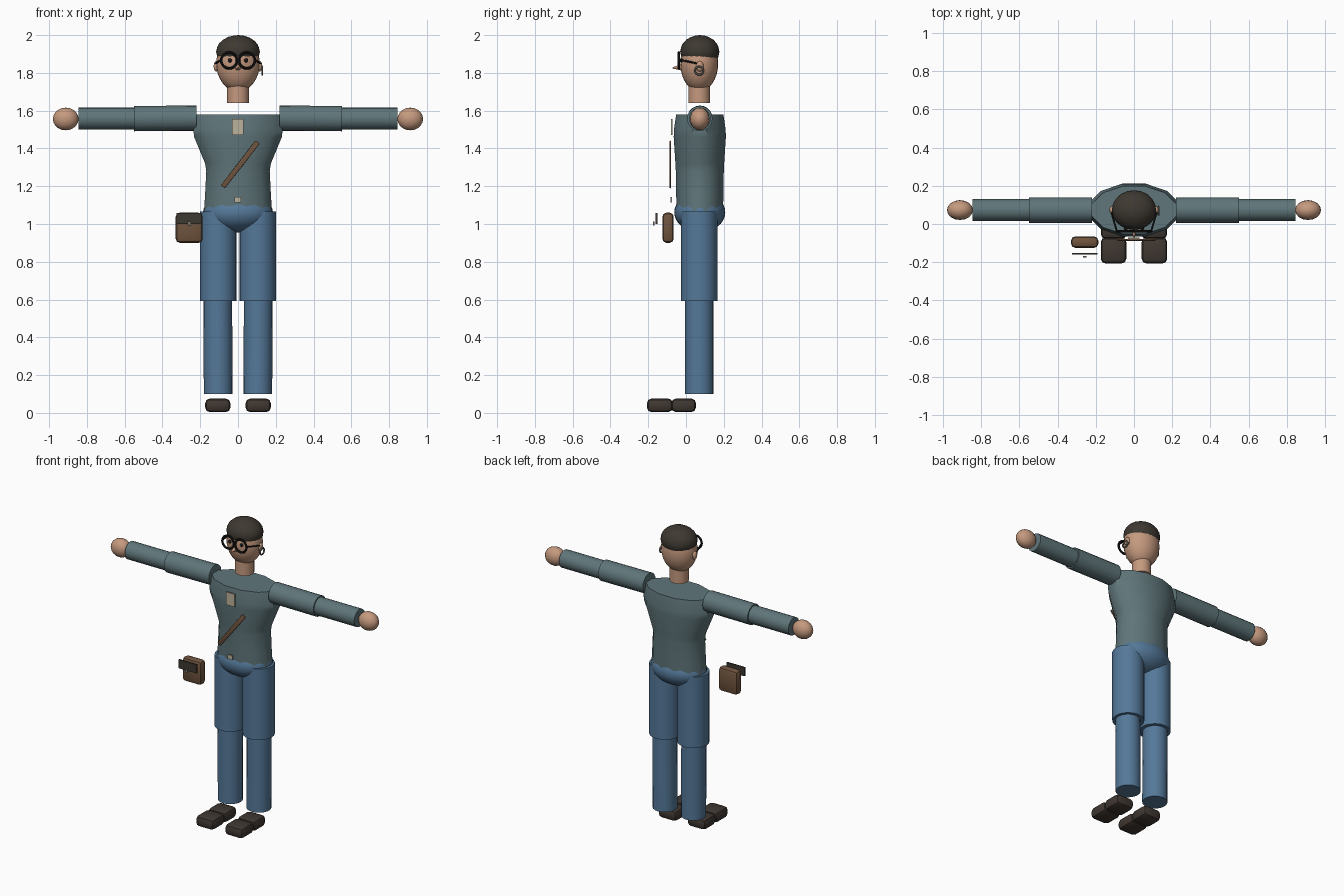
import bpy, bmesh, math
from mathutils import Vector, Matrix

if "Cube" in bpy.data.objects:
    bpy.data.objects.remove(bpy.data.objects["Cube"])


def mat(name, *rgb):
    m = bpy.data.materials.new(name)
    m.diffuse_color = (*rgb, 1)
    m.use_nodes = True
    m.node_tree.nodes["Principled BSDF"].inputs["Base Color"].default_value = m.diffuse_color
    return m


SHIRT = mat("grey_teal_cloth", .115, .18, .195)
DENIM = mat("blue_denim", .09, .19, .32)
SKIN = mat("skin", .56, .32, .21)
HAIR = mat("dark_hair", .048, .04, .031)
SHOE = mat("shoe_brown", .05, .038, .031)
LEATHER = mat("brown_leather", .16, .088, .048)
CREAM = mat("cream_patch", .50, .45, .34)
BLACK = mat("black_frame", .012, .011, .011)
METAL = mat("dull_metal", .2, .19, .17)
CY = 0.073  # depth of the body axis


def finish(bm, name, material, smooth=True):
    bmesh.ops.recalc_face_normals(bm, faces=bm.faces[:])
    me = bpy.data.meshes.new(name)
    bm.to_mesh(me)
    bm.free()
    ob = bpy.data.objects.new(name, me)
    bpy.context.collection.objects.link(ob)
    me.materials.append(material)
    if smooth:
        bpy.ops.object.select_all(action='DESELECT')
        ob.select_set(True)
        bpy.context.view_layer.objects.active = ob
        bpy.ops.object.shade_smooth_by_angle(angle=math.radians(40))
    return ob


def rod(name, material, a, b, r1, r2=None, seg=20):
    """Cylinder or cone between two points."""
    a, b = Vector(a), Vector(b)
    bm = bmesh.new()
    m = Matrix.Translation((a + b) / 2) @ (b - a).to_track_quat('Z', 'Y').to_matrix().to_4x4()
    bmesh.ops.create_cone(bm, cap_ends=True, segments=seg, radius1=r1,
                          radius2=r1 if r2 is None else r2, depth=(b - a).length, matrix=m)
    return finish(bm, name, material)


def ball(name, material, c, r, u=20, v=12):
    bm = bmesh.new()
    m = Matrix.Translation(c) @ Matrix.Diagonal((*r, 1))
    bmesh.ops.create_uvsphere(bm, u_segments=u, v_segments=v, radius=1, matrix=m)
    return finish(bm, name, material)


def box(name, material, lo, hi, bevel=0, tilt=0):
    """Box between two corners, optionally bevelled and tilted in the front plane."""
    lo, hi = Vector(lo), Vector(hi)
    bm = bmesh.new()
    m = (Matrix.Translation((lo + hi) / 2) @ Matrix.Rotation(tilt, 4, 'Y')
         @ Matrix.Diagonal((*(hi - lo), 1)))
    bmesh.ops.create_cube(bm, size=1, matrix=m)
    if bevel:
        bmesh.ops.bevel(bm, geom=bm.edges[:], offset=bevel, segments=2, profile=.5,
                        affect='EDGES')
    return finish(bm, name, material, bool(bevel))


def ring(name, material, c, axis, R, r, seg=24, sides=8):
    bm = bmesh.new()
    rot = Vector(axis).to_track_quat('Z', 'Y').to_matrix()
    grid = []
    for i in range(seg):
        a = 2 * math.pi * i / seg
        row = []
        for j in range(sides):
            b = 2 * math.pi * j / sides
            d = R + r * math.cos(b)
            p = Vector((d * math.cos(a), d * math.sin(a), r * math.sin(b)))
            row.append(bm.verts.new(rot @ p + Vector(c)))
        grid.append(row)
    for i in range(seg):
        n = (i + 1) % seg
        for j in range(sides):
            k = (j + 1) % sides
            bm.faces.new((grid[i][j], grid[n][j], grid[n][k], grid[i][k]))
    return finish(bm, name, material)


# Torso: lofted oval rings (height, half width, half depth)
bm = bmesh.new()
prev = None
N = 12
for z, rx, ry in [(1.06, .18, .123), (1.16, .174, .125), (1.28, .168, .127),
                  (1.32, .174, .129), (1.46, .232, .138), (1.50, .237, .137), (1.58, .219, .125)]:
    row = []
    for i in range(N):
        a = 2 * math.pi * (i + .5) / N
        s = 1 / math.cos(math.pi / N)
        row.append(bm.verts.new((rx * s * math.cos(a), CY + ry * s * math.sin(a), z)))
    if prev:
        for i in range(N):
            n = (i + 1) % N
            bm.faces.new((prev[i], prev[n], row[n], row[i]))
    else:
        bm.faces.new(row)
    prev = row
bm.faces.new(prev)
finish(bm, "torso", SHIRT)
ball("pelvis", DENIM, (0, CY, 1.062), (.185, .135, .107), 24, 16)

# Limbs, shoes, ears, glasses and eyes on both sides
for s, side in ((-1, "right"), (1, "left")):
    rod(side + "_upper_arm", SHIRT, (s * .22, CY, 1.56), (s * .55, CY, 1.558), .067)
    rod(side + "_forearm", SHIRT, (s * .545, CY, 1.558), (s * .845, CY, 1.558), .058)
    ball(side + "_hand", SKIN, (s * .912, CY, 1.556), (.068, .052, .06), 16, 10)
    rod(side + "_thigh", DENIM, (s * .104, CY - .003, .592), (s * .104, CY - .003, 1.065), .097)
    rod(side + "_shin", DENIM, (s * .105, CY - .003, .10), (s * .107, CY - .003, .60), .076)
    x0, x1 = sorted((s * .04, s * .174))
    box(side + "_shoe_toe", SHOE, (x0, -.207, .004), (x1, -.07, .076), .025)
    box(side + "_shoe_heel", SHOE, (x0, -.078, .004), (x1, .053, .076), .025)
    ball(side + "_ear", SKIN, (s * .115, CY, 1.835), (.014, .02, .028), 12, 8)
    ring(side + "_glasses_rim", BLACK, (s * .047, -.038, 1.866), (0, 1, 0), .042, .007)
    rod(side + "_glasses_arm", BLACK, (s * .09, -.038, 1.87), (s * .118, .06, 1.85), .005, seg=8)
    ball(side + "_eye", BLACK, (s * .043, -.024, 1.866), (.011, .009, .011), 12, 8)
rod("glasses_bridge", BLACK, (-.008, -.038, 1.87), (.008, -.038, 1.87), .006, seg=8)

# Head, neck, nose, earring
ball("head", SKIN, (0, .07, 1.85), (.115, .1, .148), 24, 16)
rod("neck", SKIN, (0, .07, 1.64), (0, .07, 1.74), .058)
rod("nose", SKIN, (0, -.02, 1.83), (0, -.072, 1.826), .018, .003, 10)
ring("earring", METAL, (.128, .07, 1.812), (1, 0, 0), .022, .005, 16, 6)

# Hair cap: sphere trimmed by a plane that drops towards the back
bm = bmesh.new()
bmesh.ops.create_icosphere(bm, subdivisions=3, radius=1,
                           matrix=Matrix.Translation((0, .073, 1.912))
                           @ Matrix.Diagonal((.116, .104, .088, 1)))
cut = bmesh.ops.bisect_plane(bm, geom=bm.verts[:] + bm.edges[:] + bm.faces[:],
                             plane_co=(0, .07, 1.872), plane_no=(0, -.15, -1), clear_outer=True)
bmesh.ops.contextual_create(bm, geom=[e for e in cut['geom_cut']
                                      if isinstance(e, bmesh.types.BMEdge)])
finish(bm, "hair", HAIR)

# Chest patch, strap, buckle
box("chest_patch", CREAM, (-.032, -.079, 1.47), (.03, -.071, 1.555))
box("chest_strap", LEATHER, (-.002, -.088, 1.165), (.026, -.079, 1.465), .003, math.atan2(.19, .245))
box("belt_buckle", CREAM, (-.018, -.083, 1.115), (.016, -.074, 1.143))

# Hip bag
box("bag_body", LEATHER, (-.33, -.125, .90), (-.187, -.065, 1.06), .022)
box("bag_flap", HAIR, (-.325, -.161, 1.0), (-.192, -.152, 1.058))
box("bag_clasp", METAL, (-.268, -.176, .992), (-.25, -.168, 1.012))
